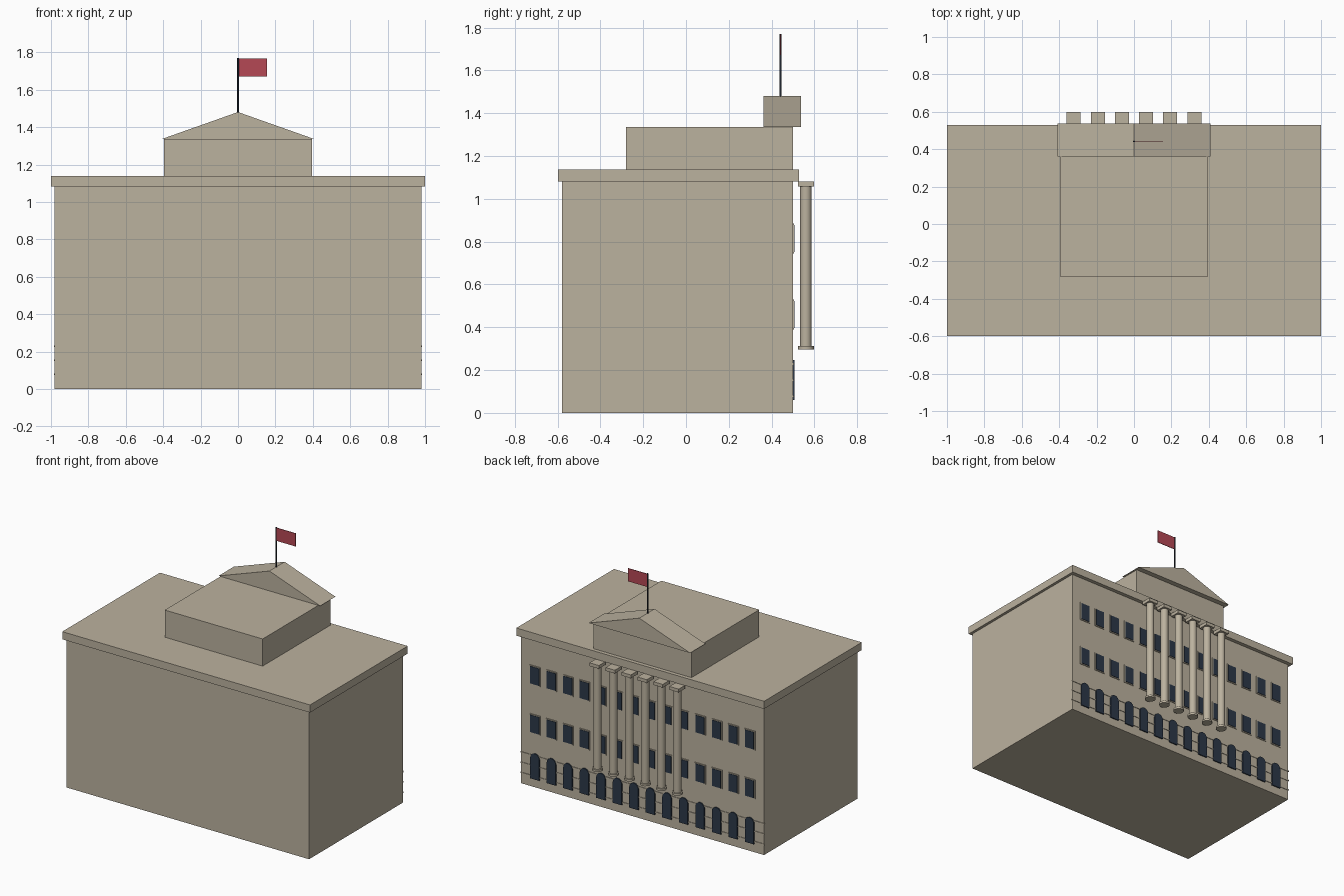
import bpy, bmesh, math

if "Cube" in bpy.data.objects:
    bpy.data.objects.remove(bpy.data.objects["Cube"])


def material(name, rgb):
    m = bpy.data.materials.new(name)
    m.diffuse_color = (*rgb, 1)
    m.use_nodes = True
    m.node_tree.nodes["Principled BSDF"].inputs["Base Color"].default_value = m.diffuse_color
    return m


STONE = material("warm stone", (0.50, 0.445, 0.345))
GLASS = material("dark blue glass", (0.025, 0.040, 0.065))
METAL = material("dark pole metal", (0.015, 0.02, 0.03))
RED = material("flag red", (0.46, 0.065, 0.09))


def finish(name, bm, mat, smooth=False):
    bmesh.ops.recalc_face_normals(bm, faces=bm.faces)
    mesh = bpy.data.meshes.new(name)
    bm.to_mesh(mesh)
    bm.free()
    mesh.materials.append(mat)
    obj = bpy.data.objects.new(name, mesh)
    bpy.context.collection.objects.link(obj)
    if smooth:
        bpy.ops.object.select_all(action='DESELECT')
        obj.select_set(True)
        bpy.context.view_layer.objects.active = obj
        bpy.ops.object.shade_smooth_by_angle(angle=math.radians(40))
    return obj


def box(name, x, y, z, mat):
    """Box from (min, max) ranges."""
    bm = bmesh.new()
    bmesh.ops.create_cube(bm, size=1)
    for v in bm.verts:
        v.co = [r[0] if c < 0 else r[1] for r, c in zip((x, y, z), v.co)]
    return finish(name, bm, mat)


def cylinder(name, x, y, z, radius, sides, mat, smooth=True):
    bm = bmesh.new()
    bmesh.ops.create_cone(bm, cap_ends=True, segments=sides, radius1=radius,
                          radius2=radius, depth=z[1] - z[0])
    bmesh.ops.translate(bm, verts=bm.verts, vec=(x, y, (z[0] + z[1]) / 2))
    return finish(name, bm, mat, smooth)


def prism(name, outline, y, mat):
    """Extrude an (x, z) outline along y."""
    bm = bmesh.new()
    face = bm.faces.new([bm.verts.new((px, y[0], pz)) for px, pz in outline])
    new = bmesh.ops.extrude_face_region(bm, geom=[face])["geom"]
    verts = [g for g in new if isinstance(g, bmesh.types.BMVert)]
    bmesh.ops.translate(bm, verts=verts, vec=(0, y[1] - y[0], 0))
    return finish(name, bm, mat)


# Main masses
WALL = 0.50
box("main_block", (-0.98, 0.98), (-0.58, WALL), (0, 1.082), STONE)
box("cornice", (-1, 1), (-0.598, 0.528), (1.082, 1.138), STONE)
box("attic", (-0.395, 0.395), (-0.28, WALL), (1.138, 1.336), STONE)
prism("pediment", [(-0.41, 1.336), (0.41, 1.336), (0, 1.481)], (0.362, 0.538), STONE)

# Flagpole and flag
cylinder("flagpole", 0, 0.442, (1.34, 1.77), 0.005, 10, METAL)
box("flag", (0.004, 0.156), (0.440, 0.444), (1.672, 1.767), RED)

# Portico columns
for i in range(6):
    x = (i - 2.5) * 0.129
    y = 0.56
    cylinder(f"column_base_{i}", x, y, (0.297, 0.312), 0.037, 12, STONE)
    cylinder(f"column_shaft_{i}", x, y, (0.312, 1.058), 0.027, 16, STONE)
    box(f"column_capital_{i}", (x - 0.0375, x + 0.0375), (0.523, 0.598),
        (1.058, 1.082), STONE)

# Thin string courses on the ground floor
for i, z in enumerate((0.078, 0.153, 0.228)):
    box(f"string_course_{i}", (-0.985, 0.985), (0.497, 0.504),
        (z - 0.004, z + 0.004), STONE)

# Window bays: arched openings below, two rows of framed windows above
for i in range(14):
    x = (i - 6.5) * 0.1333
    r = 0.036
    arch = [(x - r, 0.06), (x + r, 0.06)]
    arch += [(x + r * math.cos(a * math.pi / 8), 0.212 + r * math.sin(a * math.pi / 8))
             for a in range(9)]
    prism(f"arched_window_{i}", arch, (WALL - 0.001, 0.508), GLASS)
    for row, z in enumerate((0.46, 0.815)):
        box(f"window_frame_{row}_{i}", (x - 0.043, x + 0.043), (WALL - 0.001, 0.505),
            (z - 0.07, z + 0.07), STONE)
        box(f"window_pane_{row}_{i}", (x - 0.036, x + 0.036), (0.503, 0.508),
            (z - 0.063, z + 0.063), GLASS)
